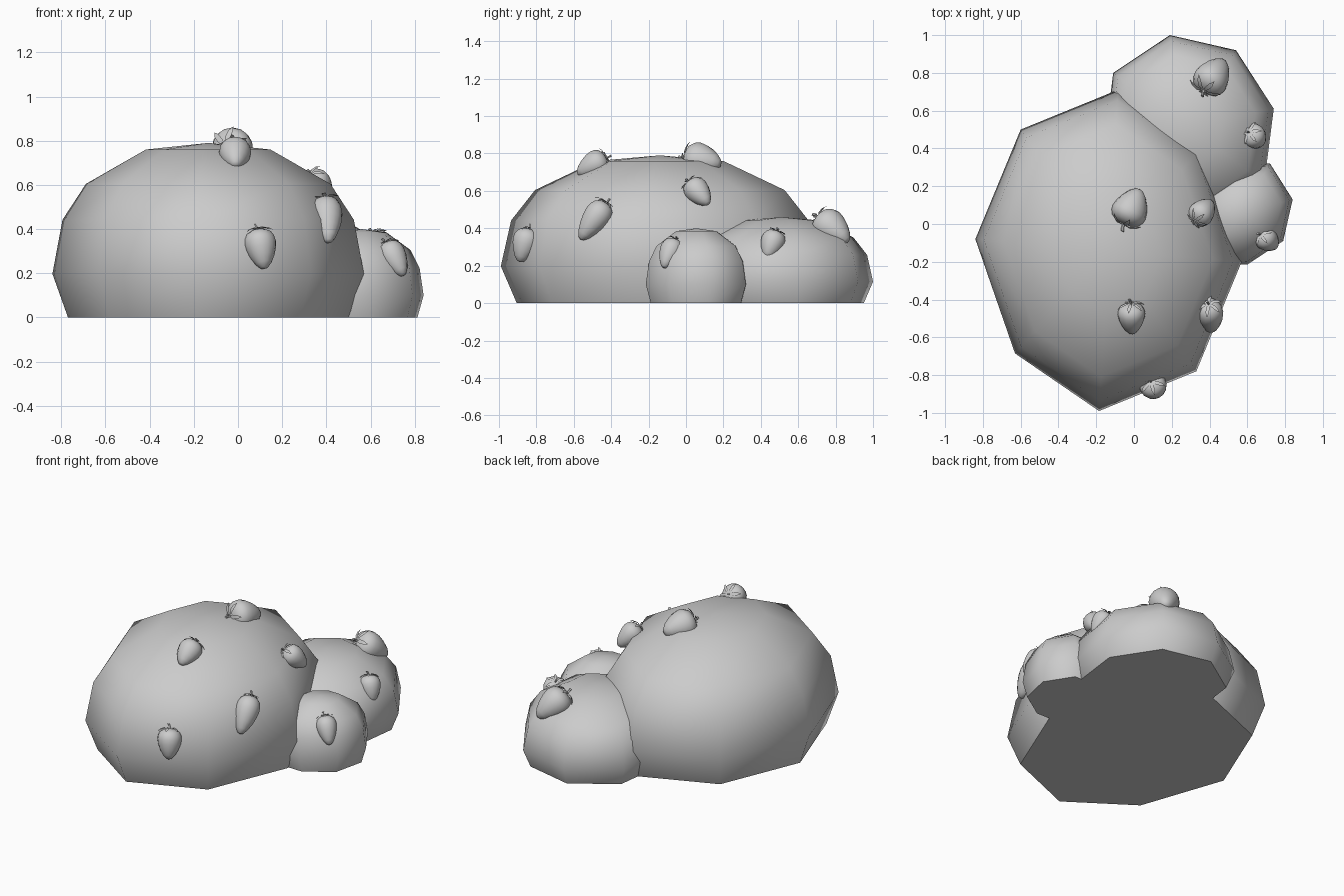
import bpy, bmesh, math
from mathutils import Vector

if "Cube" in bpy.data.objects:
    bpy.data.objects.remove(bpy.data.objects["Cube"])


def finish(bm, name, angle):
    bmesh.ops.recalc_face_normals(bm, faces=bm.faces)
    mesh = bpy.data.meshes.new(name)
    bm.to_mesh(mesh)
    bm.free()
    ob = bpy.data.objects.new(name, mesh)
    bpy.context.collection.objects.link(ob)
    bpy.ops.object.select_all(action='DESELECT')
    ob.select_set(True)
    bpy.context.view_layer.objects.active = ob
    bpy.ops.object.shade_smooth_by_angle(angle=math.radians(angle))
    return ob


def bridge(bm, a, b):
    n = len(a)
    for i in range(n):
        bm.faces.new((a[i], a[(i + 1) % n], b[(i + 1) % n], b[i]))


def fan(bm, ring, tip):
    for i in range(len(ring)):
        bm.faces.new((ring[i], ring[(i + 1) % len(ring)], tip))


# Bush: octagonal low-poly dome, (ring scale, height fraction)
DOME = [(0.90, 0.0), (1.0, 0.25), (0.935, 0.56), (0.785, 0.765), (0.40, 0.962)]


def bush(name, cx, cy, height, half):
    outline = half + [(-x, -y) for x, y in half]
    bm = bmesh.new()
    rings = [[bm.verts.new((cx + x * s, cy + y * s, h * height)) for x, y in outline]
             for s, h in DOME]
    bm.faces.new(rings[0])
    for a, b in zip(rings, rings[1:]):
        bridge(bm, a, b)
    fan(bm, rings[-1], bm.verts.new((cx, cy, height)))
    return finish(bm, name, 60)


bush("large_bush", -0.135, -0.14, 0.79,
     [(0.705, -0.06), (0.495, 0.545), (0.05, 0.85), (-0.465, 0.64)])
bush("medium_bush", 0.29, 0.51, 0.46,
     [(0.45, 0.10), (0.25, 0.41), (-0.10, 0.49), (-0.40, 0.29)])
bush("small_bush", 0.56, 0.055, 0.40,
     [(0.28, 0.075), (0.16, 0.265), (-0.04, 0.27), (-0.23, 0.145)])

# Strawberry: lathed body, (radius fraction, length fraction from the cap)
BERRY = [(0.45, 0.02), (0.8, 0.1), (0.96, 0.22), (1.0, 0.34), (0.93, 0.5),
         (0.76, 0.68), (0.5, 0.86), (0.24, 0.97)]
# Leaf path along the cap, (radius fraction, height fraction, half width)
LEAF = [(0.05, 0.04, 0.05), (0.4, 0.08, 0.13), (0.75, -0.04, 0.12), (1.0, -0.22, 0.01)]


def strawberry(index, cap, tip, radius):
    cap, tip = Vector(cap), Vector(tip)
    axis = cap - tip
    length = axis.length
    turn = axis.to_track_quat('Z', 'Y')
    seg = 16

    def ring(bm, r, z, n=seg, dx=0.0):
        return [bm.verts.new((dx + r * math.cos(2 * math.pi * i / n),
                              r * math.sin(2 * math.pi * i / n), z)) for i in range(n)]

    def place(bm, name):
        for v in bm.verts:
            v.co = cap + turn @ v.co
        finish(bm, f"{name}_{index}", 50)

    # fruit body
    bm = bmesh.new()
    rings = [ring(bm, r * radius, -t * length) for r, t in BERRY]
    for a, b in zip(rings, rings[1:]):
        bridge(bm, a, b)
    fan(bm, rings[0], bm.verts.new((0, 0, 0)))
    fan(bm, rings[-1], bm.verts.new((0, 0, -length)))
    place(bm, "strawberry")

    # leaves and stem
    bm = bmesh.new()
    for k in range(6):
        a = 2 * math.pi * k / 6 + 0.3
        out = Vector((math.cos(a), math.sin(a), 0))
        side = Vector((-out.y, out.x, 0))
        rows = []
        for r, z, w in LEAF:
            c = out * r * radius + Vector((0, 0, z * radius))
            rows.append([bm.verts.new(c + side * w * radius * s) for s in (-1, 1)])
        for p, q in zip(rows, rows[1:]):
            bm.faces.new((p[0], p[1], q[1], q[0]))
    low = ring(bm, 0.09 * radius, -0.05 * radius, 6)
    mid = ring(bm, 0.08 * radius, 0.2 * radius, 6, 0.03 * radius)
    top = ring(bm, 0.1 * radius, 0.4 * radius, 6, 0.12 * radius)
    bridge(bm, low, mid)
    bridge(bm, mid, top)
    bm.faces.new(top)
    place(bm, "berry_leaves")


# Cap position, tip position, radius
berries = [
    ((-0.055, 0.0, 0.775), (0.03, 0.185, 0.745), 0.095),
    ((-0.015, -0.425, 0.775), (-0.01, -0.58, 0.69), 0.073),
    ((0.325, 0.02, 0.645), (0.41, 0.12, 0.53), 0.068),
    ((0.395, -0.425, 0.535), (0.41, -0.565, 0.34), 0.073),
    ((0.09, -0.835, 0.395), (0.12, -0.89, 0.22), 0.073),
    ((0.37, 0.71, 0.455), (0.475, 0.865, 0.33), 0.093),
    ((0.61, 0.485, 0.38), (0.675, 0.43, 0.24), 0.066),
    ((0.67, -0.055, 0.335), (0.75, -0.12, 0.19), 0.062),
]
for i, (cap, tip, radius) in enumerate(berries, 1):
    strawberry(i, cap, tip, radius)
